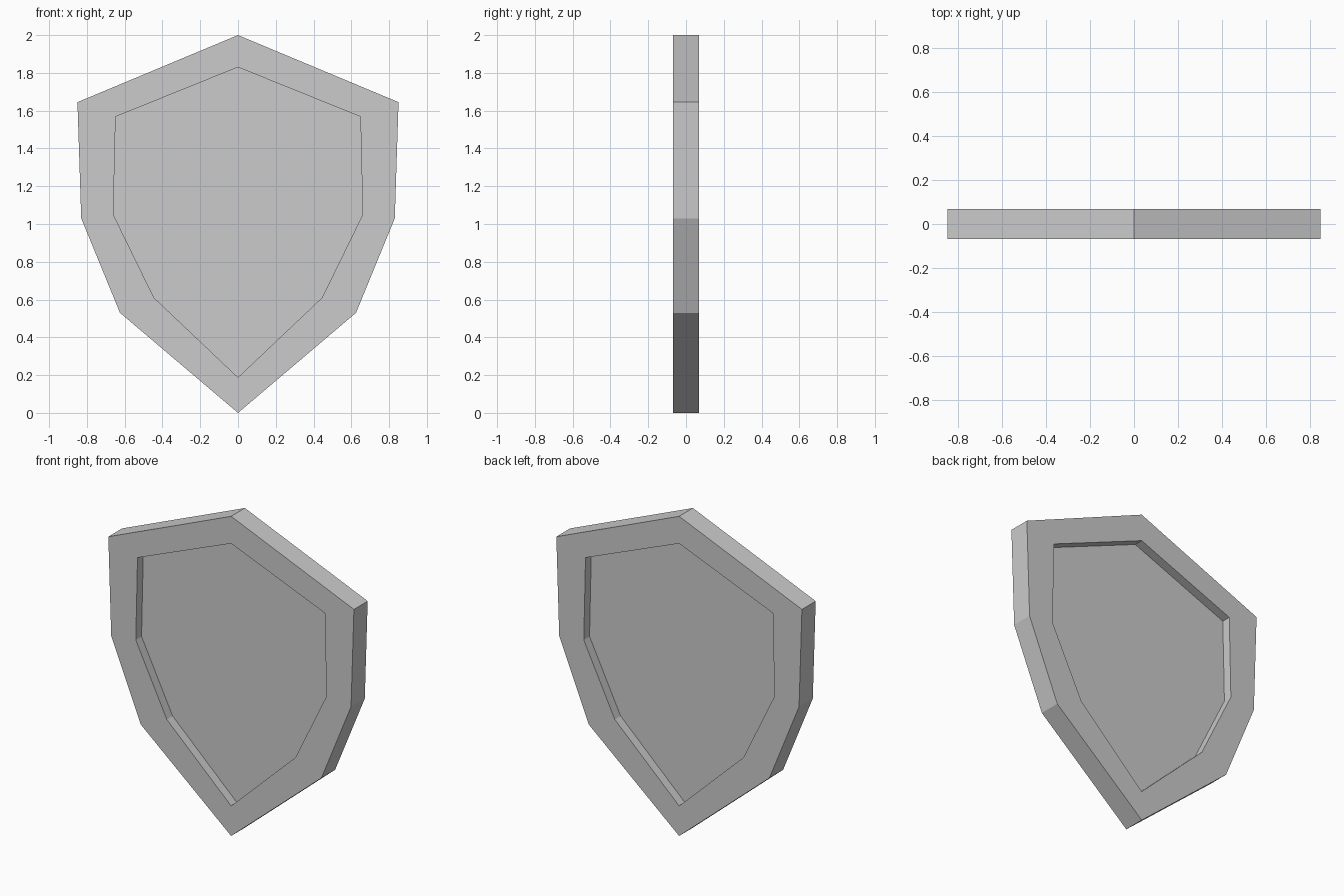
import bpy, bmesh

if "Cube" in bpy.data.objects:
    bpy.data.objects.remove(bpy.data.objects["Cube"])

HALF_T = 0.068   # half thickness of the rim
PANEL = 0.011    # half thickness of the recessed panel

# Right half of each outline, top to bottom (x, z)
outer = [(0, 2), (0.85, 1.645), (0.83, 1.03), (0.625, 0.53), (0, 0)]
inner = [(0, 1.83), (0.648, 1.568), (0.66, 1.05), (0.445, 0.61), (0, 0.188)]


def outline(half):
    """Mirror a half outline into a closed loop."""
    return half + [(-x, z) for x, z in half[-2:0:-1]]


def ring(bm, half, y):
    return [bm.verts.new((x, y, z)) for x, z in outline(half)]


def bridge(bm, a, b):
    n = len(a)
    for i in range(n):
        j = (i + 1) % n
        bm.faces.new((a[i], a[j], b[j], b[i]))


def finish(name, bm):
    bmesh.ops.recalc_face_normals(bm, faces=bm.faces)
    mesh = bpy.data.meshes.new(name)
    bm.to_mesh(mesh)
    bm.free()
    bpy.context.collection.objects.link(bpy.data.objects.new(name, mesh))


# Shield body: panel, recess wall, rim face, outer edge, then the same on the back
bm = bmesh.new()
rings = [ring(bm, inner, -PANEL), ring(bm, inner, -HALF_T), ring(bm, outer, -HALF_T),
         ring(bm, outer, HALF_T), ring(bm, inner, HALF_T), ring(bm, inner, PANEL)]
for a, b in zip(rings, rings[1:]):
    bridge(bm, a, b)
bm.faces.new(rings[0])
bm.faces.new(rings[-1])
finish("shield", bm)
